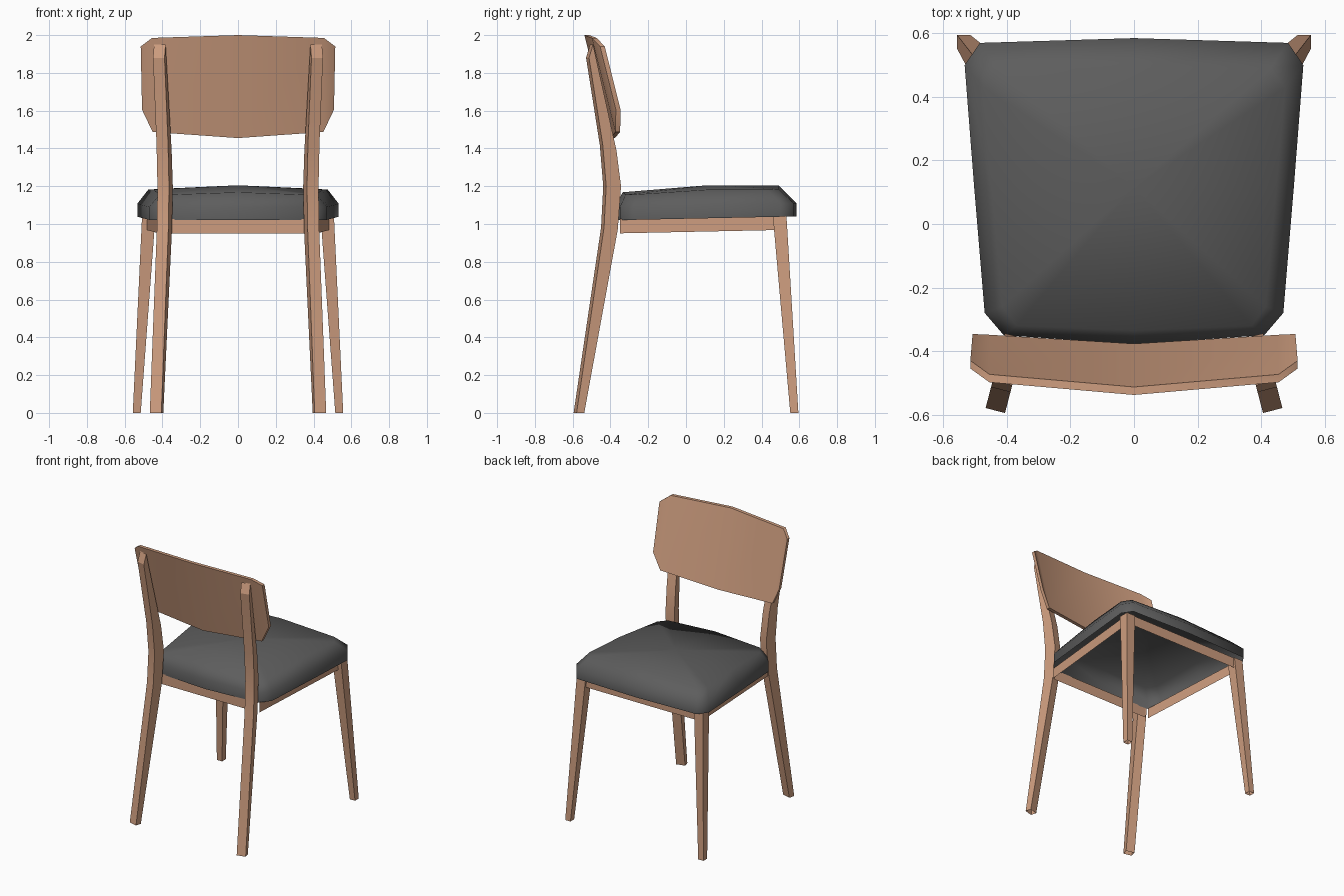
import bpy, bmesh, math

if "Cube" in bpy.data.objects:
    bpy.data.objects.remove(bpy.data.objects["Cube"])


def material(name, rgb):
    m = bpy.data.materials.new(name)
    m.diffuse_color = (*rgb, 1)
    m.use_nodes = True
    m.node_tree.nodes["Principled BSDF"].inputs["Base Color"].default_value = m.diffuse_color
    return m


wood = material("warm wood", (0.61, 0.335, 0.21))
fabric = material("dark grey fabric", (0.11, 0.11, 0.11))


def build(name, verts, faces, mat, smooth=None):
    me = bpy.data.meshes.new(name)
    me.from_pydata(verts, [], faces)
    bm = bmesh.new()
    bm.from_mesh(me)
    bmesh.ops.recalc_face_normals(bm, faces=bm.faces)
    bm.to_mesh(me)
    bm.free()
    ob = bpy.data.objects.new(name, me)
    bpy.context.collection.objects.link(ob)
    me.materials.append(mat)
    if smooth:
        bpy.ops.object.select_all(action='DESELECT')
        ob.select_set(True)
        bpy.context.view_layer.objects.active = ob
        bpy.ops.object.shade_smooth_by_angle(angle=math.radians(smooth))
    return ob


def loft(name, rings, mat, smooth=None, cap_point=None, bottom=True):
    """Join rings of equal length; the last ring may close on a point."""
    n = len(rings[0])
    verts = [v for r in rings for v in r]
    faces = [(k * n + i, k * n + (i + 1) % n, (k + 1) * n + (i + 1) % n, (k + 1) * n + i)
             for k in range(len(rings) - 1) for i in range(n)]
    if bottom:
        faces.append(tuple(range(n)))
    last = (len(rings) - 1) * n
    if cap_point:
        verts.append(cap_point)
        faces += [(last + i, last + (i + 1) % n, len(verts) - 1) for i in range(n)]
    else:
        faces.append(tuple(range(last, last + n)))
    return build(name, verts, faces, mat, smooth)


def mirror_ring(half):
    """Complete a half outline that starts and ends on x = 0."""
    return half + [(-x, y, z) for x, y, z in half[-2:0:-1]]


def rect(x0, x1, y0, y1, z):
    return [(x0, y0, z), (x1, y0, z), (x1, y1, z), (x0, y1, z)]


# Seat cushion: open-bottomed shell, wedge outline with chamfered corners and a domed top
outline = [(0, -0.378), (0.41, -0.35), (0.47, -0.28), (0.503, 0.115),
           (0.533, 0.50), (0.485, 0.57), (0, 0.585)]
top = [(0, -0.335, 1.168), (0.37, -0.32, 1.155), (0.415, -0.26, 1.157), (0.448, 0.115, 1.182),
       (0.475, 0.43, 1.182), (0.43, 0.49, 1.185), (0, 0.49, 1.205)]
low = [(x, y, 1.028 + 0.021 * y) for x, y in outline]
shoulder = [(x, y, 1.097 + 0.021 * y) for x, y in outline]
loft("seat", [mirror_ring(low), mirror_ring(shoulder), mirror_ring(top)],
     fabric, 70, (0, 0.115, 1.205), bottom=False)

# Backrest: leaning panel, bowed in plan, built in columns (x top, x bottom, z top, z bottom, bow)
columns = [(0, 0, 2.0, 1.455, -0.378), (0.455, 0.452, 1.985, 1.487, -0.342),
           (0.515, 0.508, 1.94, 1.605, -0.31)]
columns = [(-a, -b, c, d, e) for a, b, c, d, e in columns[:0:-1]] + columns
rings = []
for xt, xb, zt, zb, bow in columns:
    yt, yb = (bow - 0.25 * (z - 1.46) for z in (zt, zb))
    rings.append([(xt, yt, zt), (xb, yb, zb), (xb, yb - 0.025, zb), (xt, yt - 0.025, zt)])
loft("backrest", rings, wood, 40)

# Back legs: bent profile (depth, height), turned slightly about z, open at the floor
profile = [(0, 0), (0.15, 0.98), (0.162, 1.2), (0.143, 1.42), (0.068, 1.88),
           (0.09, 1.95), (0.218, 1.39), (0.243, 1.2), (0.225, 0.97), (0.042, 0)]
c, s = math.cos(math.radians(14.5)), math.sin(math.radians(14.5))
n = len(profile)
for side, label in ((1, "right"), (-1, "left")):
    verts = [(side * (0.406 - s * d + c * w), -0.595 + c * d + s * w, z)
             for w in (0, 0.063) for d, z in profile]
    faces = [tuple(range(n)), tuple(range(n, 2 * n))]
    faces += [(i, i + 1, n + i + 1, n + i) for i in range(n - 1)]
    build("back_leg_" + label, verts, faces, wood, 25)

    # Front legs: straight taper, splayed outwards
    foot = rect(side * 0.515, side * 0.557, 0.552, 0.595, 0)
    head = rect(side * 0.437, side * 0.508, 0.46, 0.532, 1.04)
    loft("front_leg_" + label, [foot, head], wood, bottom=False)


# Seat frame: thin boards under the cushion edge, rising slightly to the front
def board(name, a, b):
    ends = [(x, y, 0.958 + 0.021 * y + h) for x, y in (a, b) for h in (0, 0.075)]
    build(name, ends, [(0, 2, 3, 1)], wood)


for side, label in ((1, "right"), (-1, "left")):
    board("side_rail_" + label, (side * 0.418, -0.35), (side * 0.485, 0.50))
board("back_rail", (-0.40, -0.355), (0.40, -0.355))
board("front_rail", (-0.46, 0.52), (0.46, 0.52))
